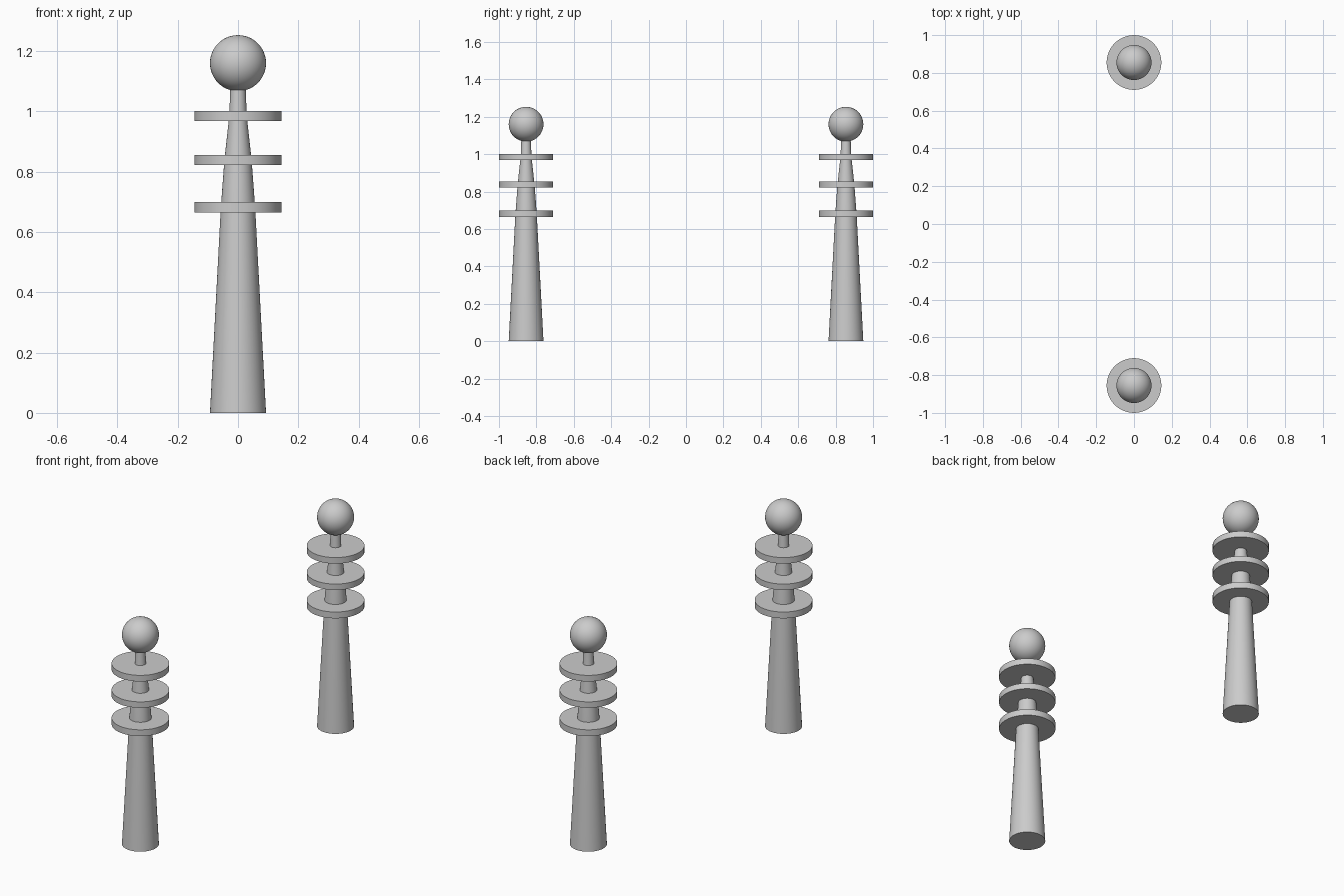
import bpy, bmesh, math

if "Cube" in bpy.data.objects:
    bpy.data.objects.remove(bpy.data.objects["Cube"])

SEG = 48
CENTRE_Y = 0.855


def lathe(name, profile, y):
    """Revolve (radius, z) points around a vertical axis, capping both ends."""
    bm = bmesh.new()
    rings = [[bm.verts.new((r * math.cos(2 * math.pi * i / SEG),
                            r * math.sin(2 * math.pi * i / SEG), z))
              for i in range(SEG)] for r, z in profile]
    for a, b in zip(rings, rings[1:]):
        for i in range(SEG):
            j = (i + 1) % SEG
            bm.faces.new((a[i], a[j], b[j], b[i]))
    bm.faces.new(rings[0][::-1])
    bm.faces.new(rings[-1])
    return finish(name, bm, y)


def ball(name, radius, z, y):
    bm = bmesh.new()
    bmesh.ops.create_uvsphere(bm, u_segments=SEG, v_segments=24, radius=radius)
    bmesh.ops.translate(bm, verts=bm.verts, vec=(0, 0, z))
    return finish(name, bm, y)


def finish(name, bm, y):
    mesh = bpy.data.meshes.new(name)
    bm.to_mesh(mesh)
    bm.free()
    ob = bpy.data.objects.new(name, mesh)
    ob.location.y = y
    bpy.context.collection.objects.link(ob)
    bpy.ops.object.select_all(action='DESELECT')
    ob.select_set(True)
    bpy.context.view_layer.objects.active = ob
    bpy.ops.object.shade_smooth_by_angle(angle=math.radians(30))
    return ob


for side, y in (("front", -CENTRE_Y), ("back", CENTRE_Y)):
    # Tapered post, narrowing faster between the discs
    lathe(side + "_post", [(0.093, 0), (0.057, 0.68), (0.045, 0.84),
                           (0.029, 0.985), (0.025, 1.09)], y)
    # Three insulator discs
    for n, (z0, z1) in enumerate([(0.665, 0.70), (0.822, 0.855), (0.968, 1.002)], 1):
        lathe(f"{side}_disc_{n}", [(0.145, z0), (0.145, z1)], y)
    # Ball terminal
    ball(side + "_ball", 0.093, 1.16, y)
